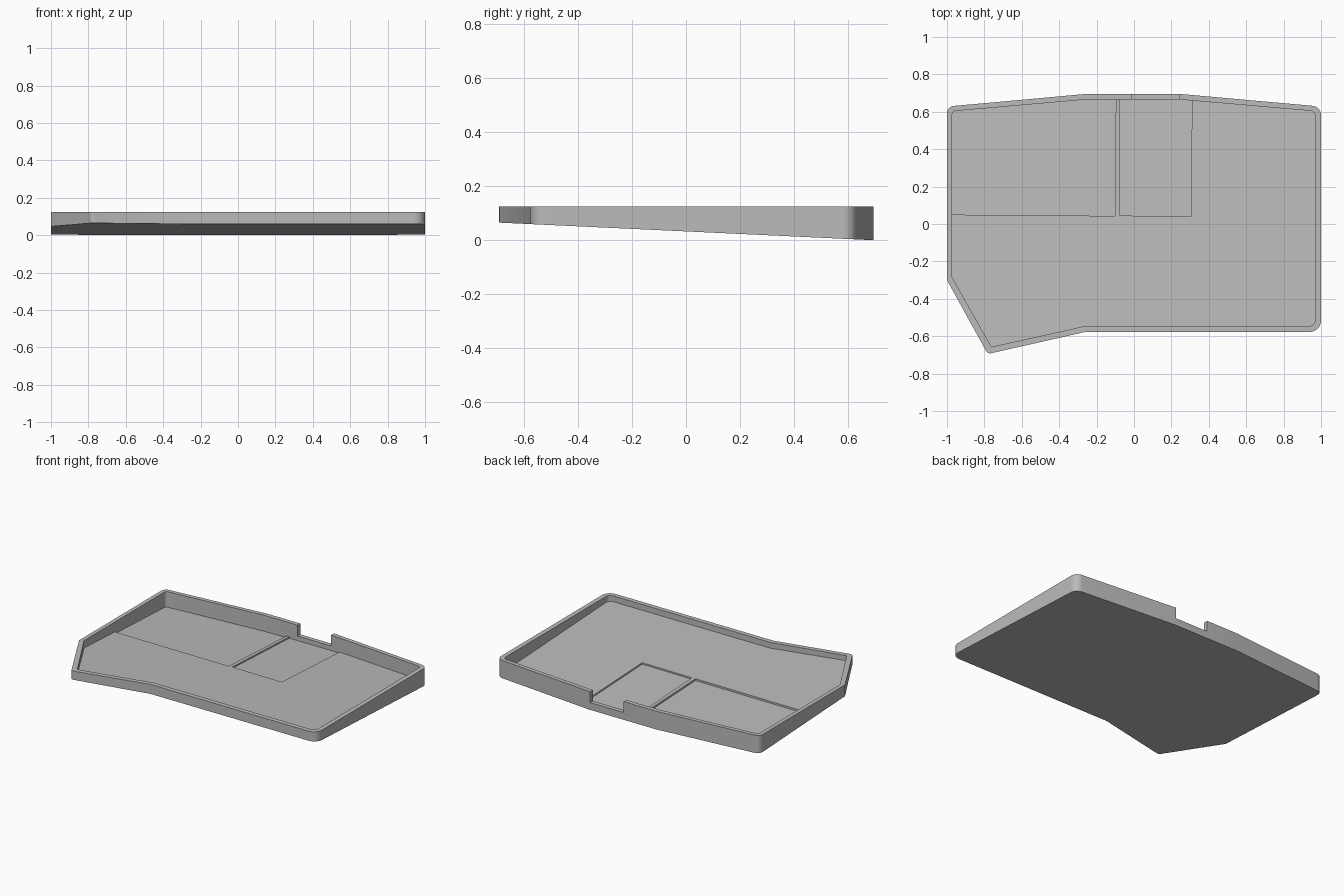
import bpy, bmesh, math
from mathutils import Vector

cube = bpy.data.objects.get("Cube")
if cube:
    bpy.data.objects.remove(cube, do_unlink=True)

TOP = 0.125
BACK, SLOPE = 0.695, 0.065 / 1.385

grey = bpy.data.materials.new("plain grey")
grey.use_nodes = True
grey.diffuse_color = (0.5, 0.5, 0.5, 1)
grey.node_tree.nodes["Principled BSDF"].inputs["Base Color"].default_value = (0.5, 0.5, 0.5, 1)


def underside(y):
    return (BACK - y) * SLOPE


def rounded(corners, segments=10):
    """Outline from (x, y, radius) corners; radius 0 keeps a sharp corner."""
    pts = []
    for i, (x, y, r) in enumerate(corners):
        p = Vector((x, y))
        if r == 0:
            pts.append(p)
            continue
        a = (Vector(corners[i - 1][:2]) - p).normalized()
        b = (Vector(corners[(i + 1) % len(corners)][:2]) - p).normalized()
        half = a.angle(b) / 2
        centre = p + (a + b).normalized() * r / math.sin(half)
        start = p + a * r / math.tan(half) - centre
        end = p + b * r / math.tan(half) - centre
        sweep = math.pi - 2 * half
        for k in range(segments + 1):
            t = k / segments
            pts.append(centre + (start * math.sin((1 - t) * sweep)
                                 + end * math.sin(t * sweep)) / math.sin(sweep))
    return pts


def prism(name, outline, lift, top):
    """Upright prism; its bottom follows the slope, or is level if lift is a function."""
    bottom = lift if callable(lift) else (lambda y: underside(y) + lift)
    bm = bmesh.new()
    low = [bm.verts.new((p[0], p[1], bottom(p[1]))) for p in outline]
    high = [bm.verts.new((p[0], p[1], top)) for p in outline]
    bm.faces.new(low[::-1])
    bm.faces.new(high)
    n = len(low)
    for i in range(n):
        j = (i + 1) % n
        bm.faces.new((low[i], low[j], high[j], high[i]))
    bmesh.ops.recalc_face_normals(bm, faces=bm.faces)
    mesh = bpy.data.meshes.new(name)
    bm.to_mesh(mesh)
    bm.free()
    mesh.materials.append(grey)
    obj = bpy.data.objects.new(name, mesh)
    bpy.context.collection.objects.link(obj)
    return obj


# Wedge-shaped body of the tray
tray = prism("tray", rounded([
    (-1, -0.30, 0.03), (-0.782, -0.695, 0.025), (-0.26, -0.577, 0), (1, -0.577, 0.06),
    (1, 0.628, 0.05), (0.25, 0.695, 0), (-0.26, 0.695, 0), (-1, 0.628, 0.04)]), 0, TOP)

# Main cavity, two shallow floor pockets split by a rib, and the back wall notch
cutters = [
    prism("cavity_cutter", rounded([
        (-0.972, -0.285, 0), (-0.762, -0.657, 0), (-0.26, -0.545, 0), (0.968, -0.545, 0.03),
        (0.968, 0.603, 0.025), (0.25, 0.665, 0), (-0.26, 0.665, 0), (-0.972, 0.603, 0.02)]),
        0.027, 0.3),
    prism("right_pocket_cutter", rounded([
        (-0.972, 0.05, 0), (-0.102, 0.043, 0), (-0.097, 0.665, 0), (-0.26, 0.665, 0),
        (-0.972, 0.603, 0.02)]), 0.014, 0.3),
    prism("centre_pocket_cutter", [
        (-0.075, 0.045), (0.305, 0.04), (0.31, 0.6598), (0.25, 0.665), (-0.075, 0.665)],
        0.017, 0.3),
    prism("notch_cutter", [(-0.012, 0.6), (0.243, 0.6), (0.243, 0.75), (-0.012, 0.75)],
          lambda y: 0.05, 0.3),
]

bpy.ops.object.select_all(action='DESELECT')
tray.select_set(True)
bpy.context.view_layer.objects.active = tray
for cutter in cutters:
    cutter.hide_render = True
    mod = tray.modifiers.new(cutter.name, 'BOOLEAN')
    mod.operation = 'DIFFERENCE'
    mod.solver = 'EXACT'
    mod.object = cutter
    bpy.ops.object.modifier_apply(modifier=mod.name)
for cutter in cutters:
    bpy.data.objects.remove(cutter, do_unlink=True)

# Smooth rounded corners, crisp rims and flat walls
bpy.ops.object.shade_smooth_by_angle(angle=math.radians(25))
weighted = tray.modifiers.new("flat_walls", 'WEIGHTED_NORMAL')
weighted.keep_sharp = True
